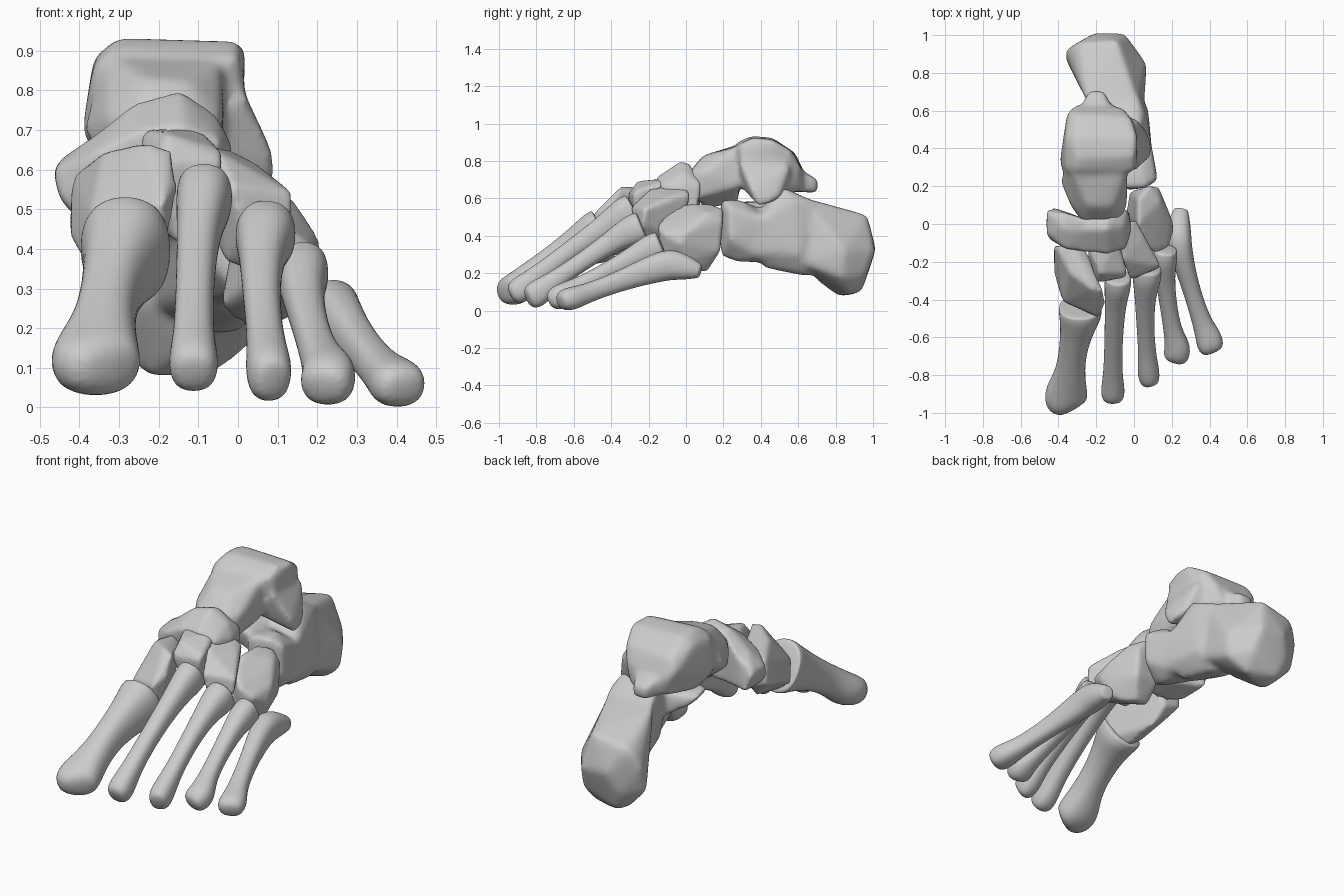
import bpy, bmesh
from math import cos, sin, tau, copysign
from mathutils import Vector


def new_object(name, bm):
    bmesh.ops.recalc_face_normals(bm, faces=bm.faces[:])
    for f in bm.faces:
        f.smooth = True
    me = bpy.data.meshes.new(name)
    bm.to_mesh(me)
    bm.free()
    ob = bpy.data.objects.new(name, me)
    bpy.context.collection.objects.link(ob)
    return ob


def loft(name, stations, n=12, p=0.85):
    """Skin rounded rings (x, y, z, half width, half height) along a path."""
    # an extra ring near the base keeps the joint face fairly flat
    a, b = stations[-2:]
    stations = stations[:-1] + [tuple(u + (v - u) * .75 for u, v in zip(a, b)), b]
    bm = bmesh.new()
    pts = [Vector(s[:3]) for s in stations]
    rings = []
    for i, s in enumerate(stations):
        t = (pts[min(i + 1, len(pts) - 1)] - pts[max(i - 1, 0)]).normalized()
        side = t.cross(Vector((0, 0, 1))).normalized()
        up = side.cross(t)
        ring = []
        for k in range(n):
            c, d = cos(tau * k / n), sin(tau * k / n)
            ring.append(bm.verts.new(pts[i]
                        + side * s[3] * 1.05 * copysign(abs(c) ** p, c)
                        + up * s[4] * 1.05 * copysign(abs(d) ** p, d)))
        rings.append(ring)
    for a, b in zip(rings, rings[1:]):
        for k in range(n):
            bm.faces.new((a[k], a[(k + 1) % n], b[(k + 1) % n], b[k]))
    bm.faces.new(rings[0])
    bm.faces.new(rings[-1])
    ob = new_object(name, bm)
    sub = ob.modifiers.new("round", 'SUBSURF')
    sub.levels = sub.render_levels = 2


def carve(name, *hulls, smooth=14, grow=1.03):
    """Fuse convex lumps into one softened bone."""
    every = [Vector(p) for pts in hulls for p in pts]
    mid = sum(every, Vector()) / len(every)
    bm = bmesh.new()
    for pts in hulls:
        vs = [bm.verts.new(mid + (Vector(p) - mid) * grow) for p in pts]
        res = bmesh.ops.convex_hull(bm, input=vs)
        junk = {g for g in res["geom_interior"] + res["geom_unused"]
                if isinstance(g, bmesh.types.BMVert)}
        bmesh.ops.delete(bm, geom=list(junk), context='VERTS')
    ob = new_object(name, bm)
    rm = ob.modifiers.new("fuse", 'REMESH')
    rm.mode, rm.voxel_size, rm.use_smooth_shade = 'VOXEL', 0.012, True
    sm = ob.modifiers.new("soften", 'SMOOTH')
    sm.factor, sm.iterations = 0.5, smooth


# Metatarsals, head to base
loft("first_metatarsal", [
    (-.335, -.99, .09, .06, .045), (-.36, -.955, .10, .112, .08),
    (-.36, -.89, .125, .115, .09), (-.34, -.80, .20, .078, .08),
    (-.325, -.68, .28, .07, .085), (-.30, -.55, .352, .088, .115),
    (-.284, -.475, .39, .114, .142), (-.284, -.435, .41, .11, .138)])
loft("second_metatarsal", [
    (-.112, -.94, .08, .04, .04), (-.112, -.91, .095, .062, .068),
    (-.112, -.86, .13, .06, .068), (-.112, -.78, .20, .048, .05),
    (-.108, -.60, .335, .047, .05), (-.098, -.42, .457, .055, .065),
    (-.086, -.33, .515, .07, .09), (-.084, -.275, .545, .068, .085)])
loft("third_metatarsal", [
    (.09, -.85, .06, .035, .04), (.08, -.825, .07, .055, .07),
    (.076, -.77, .11, .057, .068), (.07, -.69, .17, .045, .047),
    (.058, -.52, .285, .045, .048), (.06, -.37, .385, .056, .062),
    (.068, -.29, .425, .076, .086), (.072, -.23, .45, .072, .082)])
loft("fourth_metatarsal", [
    (.215, -.73, .045, .045, .035), (.225, -.70, .06, .07, .065),
    (.232, -.645, .09, .068, .064), (.205, -.57, .13, .046, .047),
    (.18, -.42, .21, .044, .047), (.163, -.28, .285, .051, .057),
    (.163, -.19, .33, .065, .077), (.168, -.13, .355, .058, .072)])
loft("fifth_metatarsal", [
    (.42, -.68, .045, .045, .03), (.408, -.655, .055, .07, .06),
    (.392, -.59, .07, .068, .06), (.355, -.51, .10, .047, .048),
    (.295, -.32, .17, .045, .055), (.25, -.16, .23, .06, .078),
    (.235, -.07, .25, .068, .084), (.24, .02, .225, .056, .06),
    (.25, .08, .21, .035, .034)])

# Cuneiforms and cuboid
carve("medial_cuneiform", [
    (-.415, -.12, .58), (-.32, -.12, .63), (-.42, -.12, .46), (-.31, -.12, .42),
    (-.42, -.26, .43), (-.34, -.26, .64), (-.23, -.34, .665), (-.17, -.35, .645),
    (-.155, -.41, .56), (-.19, -.49, .52), (-.20, -.46, .33), (-.28, -.44, .28),
    (-.38, -.39, .36), (-.37, -.41, .48), (-.30, -.20, .34), (-.25, -.15, .60)],
    smooth=10)
carve("intermediate_cuneiform", [
    (-.235, -.13, .70), (-.10, -.10, .70), (-.075, -.12, .67), (-.245, -.16, .66),
    (-.195, -.31, .62), (-.04, -.28, .62), (-.04, -.25, .645), (-.18, -.26, .69),
    (-.20, -.11, .45), (-.09, -.10, .45), (-.16, -.26, .42), (-.08, -.26, .42)],
    smooth=8)
carve("lateral_cuneiform", [
    (-.08, -.11, .665), (-.05, -.0, .66), (.01, .02, .62), (.05, -.08, .61),
    (.14, -.22, .54), (.13, -.23, .46), (-.02, -.29, .56), (.02, -.28, .43),
    (-.06, -.19, .65), (-.07, -.04, .45), (.0, -.02, .40), (.04, -.2, .35),
    (-.03, -.2, .37)], smooth=8)
carve("cuboid", [
    (.02, .13, .57), (.08, .20, .54), (.13, .19, .48), (.02, .0, .57),
    (.14, .12, .52), (.20, .02, .43), (.21, -.03, .36), (.18, -.12, .41),
    (.11, -.15, .46), (.05, -.10, .51), (.17, .0, .27), (.12, -.13, .29),
    (.04, -.10, .32), (.0, .10, .22), (-.04, .05, .26), (.08, .11, .21),
    (.13, .18, .32), (-.02, .17, .33), (.12, .05, .22)], smooth=12)

# Navicular: slices across the foot joined in pairs into a curved cap
slices = [
    [(-.46, -.05, .60), (-.445, -.08, .53), (-.46, .07, .59), (-.42, .085, .50),
     (-.40, -.08, .48), (-.44, .05, .63)],
    [(-.36, -.13, .64), (-.35, -.10, .46), (-.36, .055, .66), (-.35, .06, .50),
     (-.36, -.03, .685)],
    [(-.26, -.145, .69), (-.26, -.12, .46), (-.26, .025, .75), (-.26, -.03, .765),
     (-.26, .025, .49)],
    [(-.14, -.155, .71), (-.15, -.12, .48), (-.15, -.03, .795), (-.14, .025, .78),
     (-.14, .02, .50)],
    [(-.05, -.13, .67), (-.05, -.10, .53), (-.06, -.01, .735), (-.045, .085, .67),
     (-.03, .06, .55), (-.02, -.03, .66)]]
carve("navicular", *[a + b for a, b in zip(slices, slices[1:])], smooth=12)

# Talus: domed body, neck and head, lateral process, posterior process
carve("talus", [
    (-.31, .28, .90), (-.36, .29, .86), (-.30, .35, .93), (-.36, .45, .88),
    (-.30, .46, .92), (-.31, .58, .84), (-.35, .59, .78), (-.30, .63, .73),
    (.0, .28, .88), (.0, .36, .92), (.015, .46, .91), (-.02, .56, .85),
    (.01, .30, .80), (-.06, .61, .76), (-.10, .62, .65), (-.30, .60, .64),
    (-.39, .33, .69), (-.36, .24, .70), (-.33, .38, .60), (.0, .5, .62),
    (-.05, .30, .68), (-.15, .40, .60)], [
    (-.33, .30, .89), (-.04, .30, .88), (-.39, .24, .70), (-.04, .28, .66),
    (-.24, .10, .83), (-.12, .10, .82), (-.33, .10, .74), (-.04, .09, .74),
    (-.26, .01, .72), (-.10, .01, .72), (-.18, .0, .66), (-.30, .06, .60),
    (-.07, .06, .60), (-.20, .12, .55), (-.25, .28, .57), (-.36, .18, .66)], [
    (.01, .28, .80), (.01, .56, .78), (.085, .35, .64), (.09, .43, .57),
    (.075, .38, .56), (.06, .50, .61), (-.1, .54, .62), (-.1, .30, .65)], [
    (-.29, .56, .78), (-.10, .56, .76), (-.29, .58, .64), (-.10, .58, .64),
    (-.24, .70, .70), (-.16, .70, .70), (-.23, .695, .63), (-.16, .695, .63)],
    smooth=28, grow=1.025)

# Calcaneus: heel, body, front, medial shelf
carve("calcaneus", [
    (-.36, .87, .22), (-.36, .91, .36), (.065, .84, .32), (.05, .83, .18),
    (-.22, .81, .08), (-.22, .93, .105), (-.05, .87, .095), (-.20, 1.005, .33),
    (-.05, 1.0, .32), (-.29, .95, .47), (-.09, .96, .51), (-.25, .65, .58),
    (.02, .63, .60), (.05, .62, .26), (-.23, .68, .26), (-.10, .70, .16),
    (.0, .74, .53), (-.03, .95, .19), (-.26, .96, .21), (-.33, .93, .43)], [
    (-.25, .68, .57), (.02, .68, .58), (-.20, .54, .64), (.03, .52, .655),
    (.06, .58, .58), (-.02, .40, .54), (.09, .40, .48), (-.18, .42, .54),
    (.07, .62, .30), (-.20, .66, .26), (-.1, .65, .19), (.09, .38, .32),
    (-.12, .40, .28), (.02, .42, .23), (.0, .65, .19)], [
    (-.06, .19, .58), (.06, .20, .59), (.12, .24, .55), (.12, .24, .38),
    (.0, .19, .29), (-.09, .21, .38), (-.10, .24, .55), (.03, .30, .59),
    (.09, .42, .49), (-.12, .43, .53), (.07, .42, .28), (-.10, .43, .26),
    (.03, .28, .26)], [
    (-.34, .30, .58), (-.35, .40, .56), (-.30, .26, .53), (-.30, .43, .50),
    (-.10, .24, .57), (-.10, .50, .58), (-.08, .28, .42), (-.12, .50, .40)],
    smooth=36, grow=1.025)
